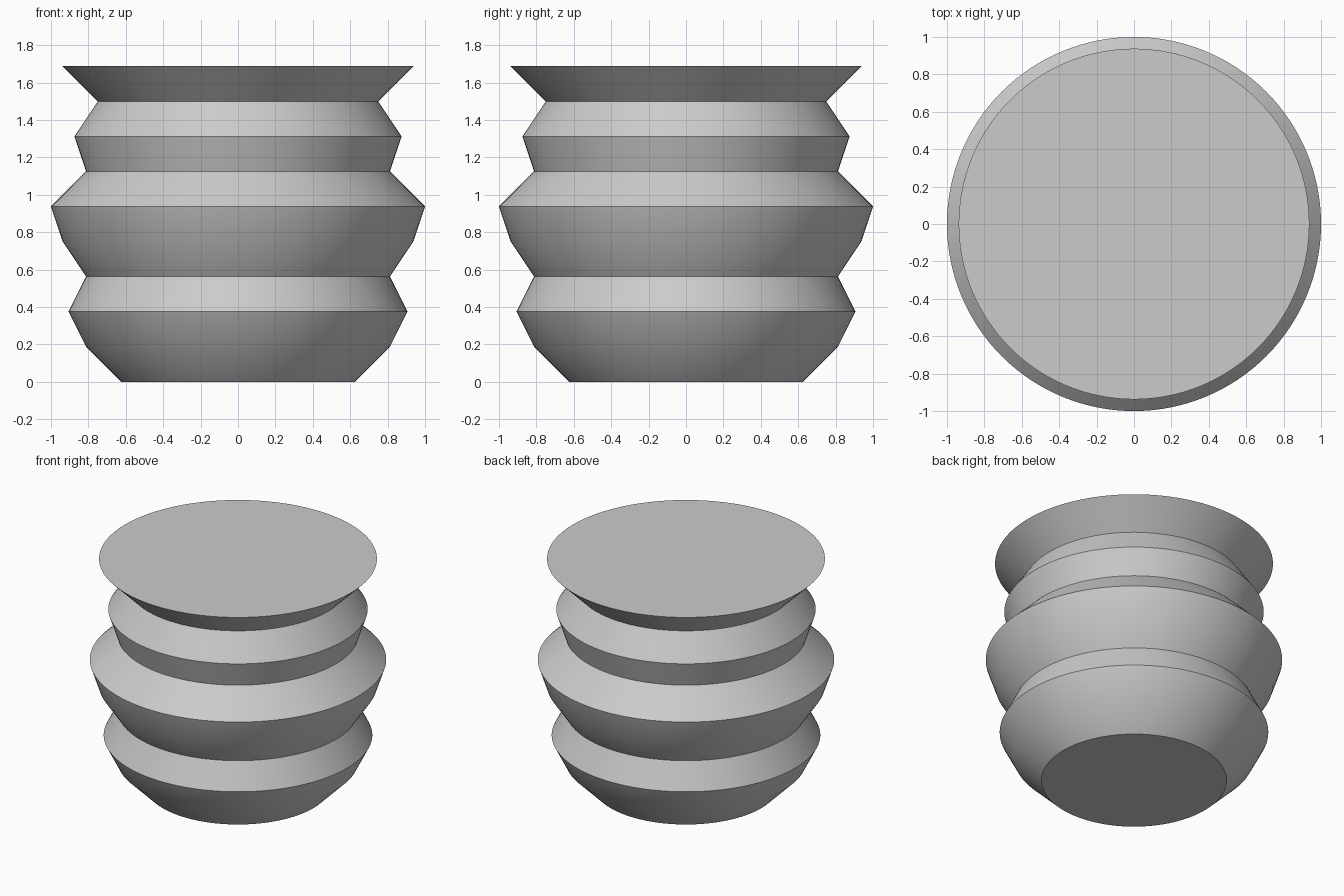
import bpy
import bmesh
import math

cube = bpy.data.objects.get("Cube")
if cube:
    bpy.data.objects.remove(cube, do_unlink=True)

SEGMENTS = 128
UNIT = 1 / 16
STEP = 3 * UNIT  # height between neighbouring rings

# Ring radii from the base to the rim, in sixteenths
RADII = [10, 13, 14.5, 13, 15, 16, 13, 14, 12, 15]

# Single grey material
grey = bpy.data.materials.new("neutral_grey")
grey.use_nodes = True
colour = (0.6, 0.6, 0.6, 1)
grey.diffuse_color = colour
grey.node_tree.nodes["Principled BSDF"].inputs["Base Color"].default_value = colour


def ring(bm, radius, z):
    angles = [math.tau * i / SEGMENTS for i in range(SEGMENTS)]
    return [bm.verts.new((radius * math.cos(a), radius * math.sin(a), z)) for a in angles]


# Ridged body: stacked rings joined by walls
bm = bmesh.new()
rings = [ring(bm, r * UNIT, i * STEP) for i, r in enumerate(RADII)]
for low, high in zip(rings, rings[1:]):
    for i in range(SEGMENTS):
        j = (i + 1) % SEGMENTS
        bm.faces.new((low[i], low[j], high[j], high[i]))

# Flat base and top discs
bm.faces.new(rings[0][::-1])
bm.faces.new(rings[-1])

mesh = bpy.data.meshes.new("ridged_pot")
bm.to_mesh(mesh)
bm.free()
mesh.materials.append(grey)
pot = bpy.data.objects.new("ridged_pot", mesh)
bpy.context.collection.objects.link(pot)

# Smooth around the body, crisp at the ridges
bpy.ops.object.select_all(action='DESELECT')
pot.select_set(True)
bpy.context.view_layer.objects.active = pot
bpy.ops.object.shade_smooth_by_angle(angle=math.radians(30))
